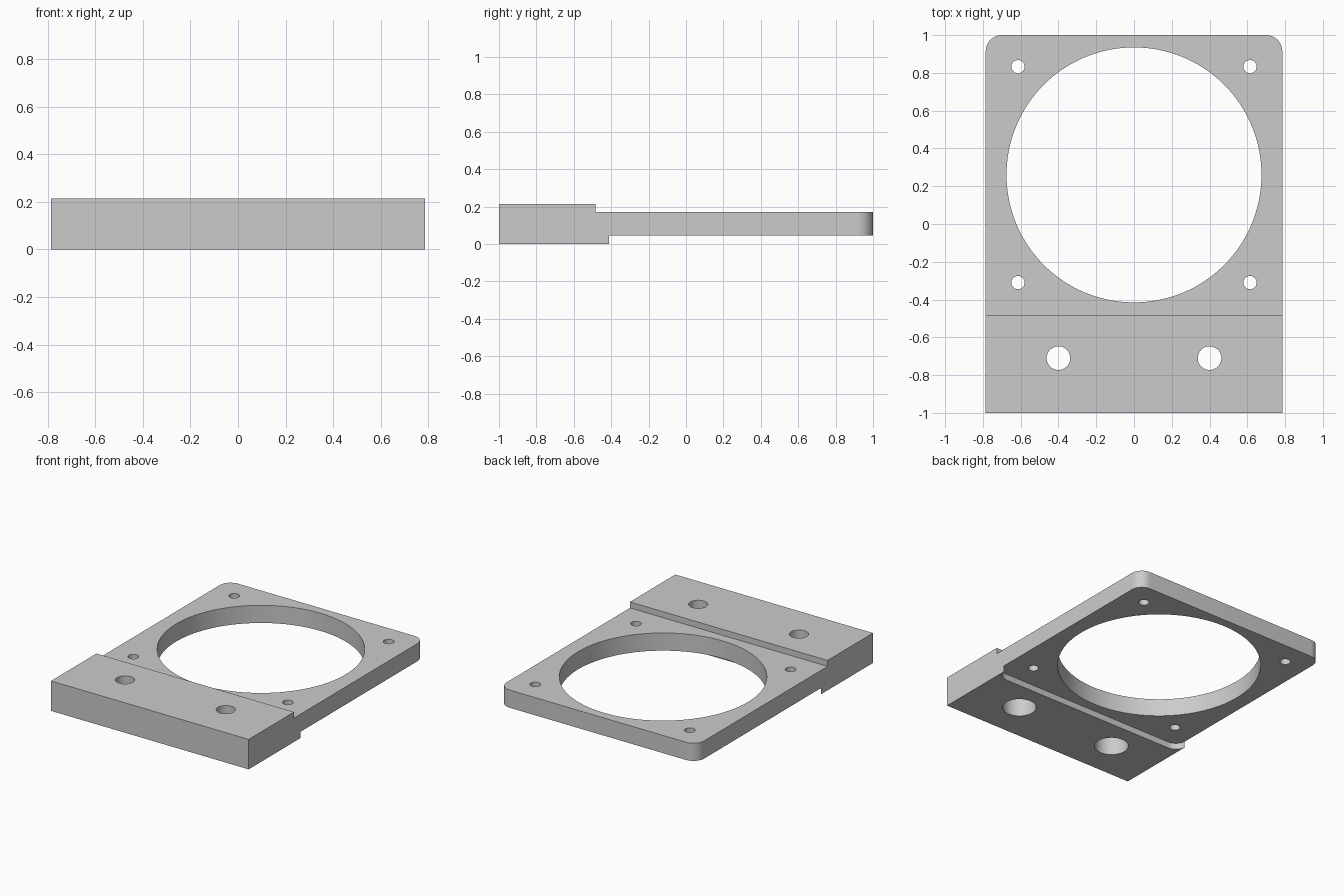
import bpy
import bmesh

if "Cube" in bpy.data.objects:
    bpy.data.objects.remove(bpy.data.objects["Cube"], do_unlink=True)

HALF_W = 0.785
STEP_Y = -0.485      # line where the thick mounting block meets the thin plate
CORNER = 0.085
HEIGHT = 0.215
PLATE_BOTTOM, PLATE_TOP = 0.045, 0.172


def box(name, low, high, round_edges=None):
    """Box between two corners; vertical edges chosen by round_edges(y) are rounded."""
    bm = bmesh.new()
    bmesh.ops.create_cube(bm, size=1)
    for v in bm.verts:
        v.co = [(a + b) / 2 + c * (b - a) for a, b, c in zip(low, high, v.co)]
    if round_edges:
        edges = [e for e in bm.edges
                 if abs(e.verts[0].co.z - e.verts[1].co.z) > 0.01
                 and round_edges(e.verts[0].co.y)]
        bmesh.ops.bevel(bm, geom=edges, offset=CORNER, segments=12,
                        profile=0.5, affect='EDGES')
    mesh = bpy.data.meshes.new(name)
    bm.to_mesh(mesh)
    bm.free()
    obj = bpy.data.objects.new(name, mesh)
    bpy.context.collection.objects.link(obj)
    return obj


def cut(target, cutter):
    """Subtract the cutter from the target and discard it."""
    cutter.hide_render = True
    mod = target.modifiers.new("cut", 'BOOLEAN')
    mod.operation = 'DIFFERENCE'
    mod.solver = 'EXACT'
    mod.object = cutter
    bpy.context.view_layer.objects.active = target
    bpy.ops.object.modifier_apply(modifier=mod.name)
    bpy.data.objects.remove(cutter, do_unlink=True)


def drill(target, x, y, radius, low=-0.1, high=0.4, sides=48):
    bpy.ops.mesh.primitive_cylinder_add(vertices=sides, radius=radius, depth=high - low,
                                        location=(x, y, (low + high) / 2))
    cut(target, bpy.context.object)


# Full block with rounded back corners
bracket = box("fan_bracket", (-HALF_W, -1, 0), (HALF_W, 1, HEIGHT), lambda y: y > 0)

# Upper recess, straight across
cut(bracket, box("upper_recess", (-1, STEP_Y, PLATE_TOP), (1, 1.2, 0.5)))

# Lower recess with rounded front corners
cut(bracket, box("lower_recess", (-HALF_W - 0.001, STEP_Y, -0.2),
                 (HALF_W + 0.001, 1.2, PLATE_BOTTOM), lambda y: y < 0))

# Large airflow opening
drill(bracket, 0, 0.26, 0.675, sides=128)

for side in (-1, 1):
    # Small screw holes at the plate corners
    for y in (0.833, -0.31):
        drill(bracket, side * 0.614, y, 0.035)
    # Counterbored mounting holes in the block
    drill(bracket, side * 0.4, -0.71, 0.0625)
    drill(bracket, side * 0.4, -0.71, 0.112, high=0.14)

# Single grey finish
grey = bpy.data.materials.new("light_grey")
grey.use_nodes = True
colour = (0.6, 0.6, 0.6, 1)
grey.diffuse_color = colour
grey.node_tree.nodes["Principled BSDF"].inputs["Base Color"].default_value = colour
bracket.data.materials.clear()
bracket.data.materials.append(grey)

bpy.ops.object.select_all(action='DESELECT')
bracket.select_set(True)
bpy.context.view_layer.objects.active = bracket
bpy.ops.object.shade_smooth_by_angle()
